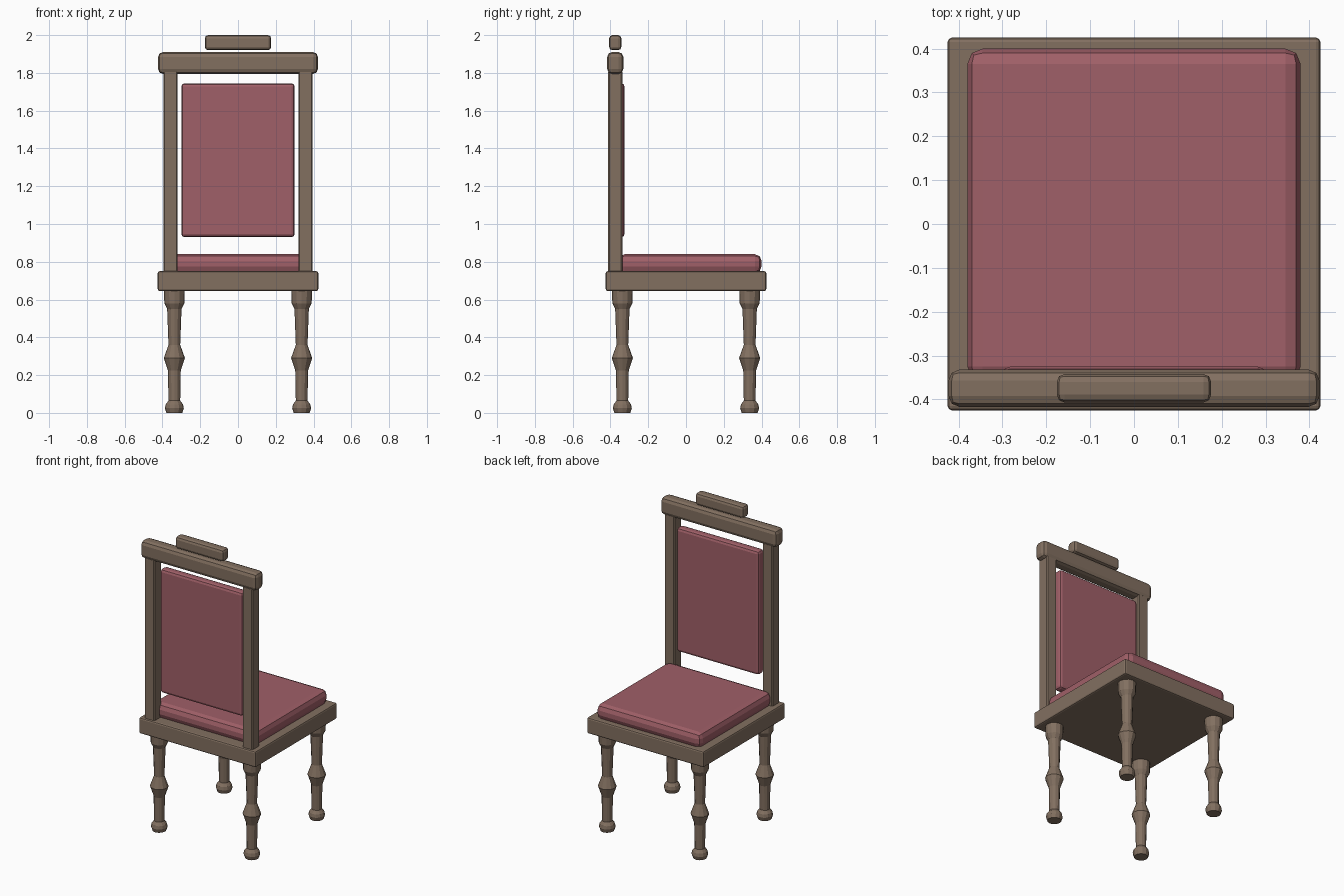
import bpy
import bmesh
import math

cube = bpy.data.objects.get("Cube")
if cube:
    bpy.data.objects.remove(cube, do_unlink=True)


def material(name, color):
    mat = bpy.data.materials.new(name)
    mat.use_nodes = True
    mat.diffuse_color = color
    mat.node_tree.nodes["Principled BSDF"].inputs["Base Color"].default_value = color
    return mat


wood = material("brown wood", (0.225, 0.162, 0.118, 1))
fabric = material("rose fabric", (0.352, 0.116, 0.138, 1))


def finish(name, bm, mat):
    bmesh.ops.recalc_face_normals(bm, faces=bm.faces)
    mesh = bpy.data.meshes.new(name)
    bm.to_mesh(mesh)
    bm.free()
    mesh.materials.append(mat)
    obj = bpy.data.objects.new(name, mesh)
    bpy.context.collection.objects.link(obj)
    return obj


def box(name, low, high, mat, bevel, segments=2):
    """Box between two corners with rounded edges."""
    bm = bmesh.new()
    bmesh.ops.create_cube(bm, size=1)
    for v in bm.verts:
        v.co = [(a + b) / 2 + c * (b - a) for a, b, c in zip(low, high, v.co)]
    bmesh.ops.bevel(bm, geom=bm.edges[:], offset=bevel, segments=segments,
                    profile=0.5, affect='EDGES')
    return finish(name, bm, mat)


def turned_leg(name, x, y, profile, sides=12):
    """Lathe a radius/height profile around a vertical axis."""
    bm = bmesh.new()
    rings = []
    for r, z in profile:
        angles = [math.tau * i / sides for i in range(sides)]
        rings.append([bm.verts.new((x + r * math.cos(a), y + r * math.sin(a), z))
                      for a in angles])
    for lower, upper in zip(rings, rings[1:]):
        for i in range(sides):
            j = (i + 1) % sides
            bm.faces.new((lower[i], lower[j], upper[j], upper[i]))
    bm.faces.new(rings[0])
    bm.faces.new(rings[-1])
    return finish(name, bm, wood)


# Seat
box("seat_frame", (-0.425, -0.425, 0.645), (0.425, 0.425, 0.75), wood, 0.01)
box("seat_cushion", (-0.38, -0.36, 0.74), (0.38, 0.4, 0.84), fabric, 0.035)

# Turned legs
leg_profile = [(0.042, 0), (0.05, 0.025), (0.046, 0.045), (0.031, 0.065),
               (0.034, 0.225), (0.056, 0.29), (0.031, 0.36), (0.038, 0.55),
               (0.053, 0.58), (0.055, 0.65)]
for depth, y in (("back", -0.337), ("front", 0.337)):
    for side, x in (("left", 0.337), ("right", -0.337)):
        turned_leg(f"{depth}_{side}_leg", x, y, leg_profile)

# Backrest
for side, x in (("left", 0.357), ("right", -0.357)):
    box(f"{side}_back_post", (x - 0.037, -0.412, 0.74), (x + 0.037, -0.337, 1.81),
        wood, 0.006, 1)
box("back_panel", (-0.3, -0.385, 0.93), (0.3, -0.325, 1.745), fabric, 0.018)
box("crest_rail", (-0.423, -0.417, 1.795), (0.423, -0.332, 1.91), wood, 0.025)
box("top_ornament", (-0.176, -0.407, 1.92), (0.176, -0.342, 2.0), wood, 0.018)
